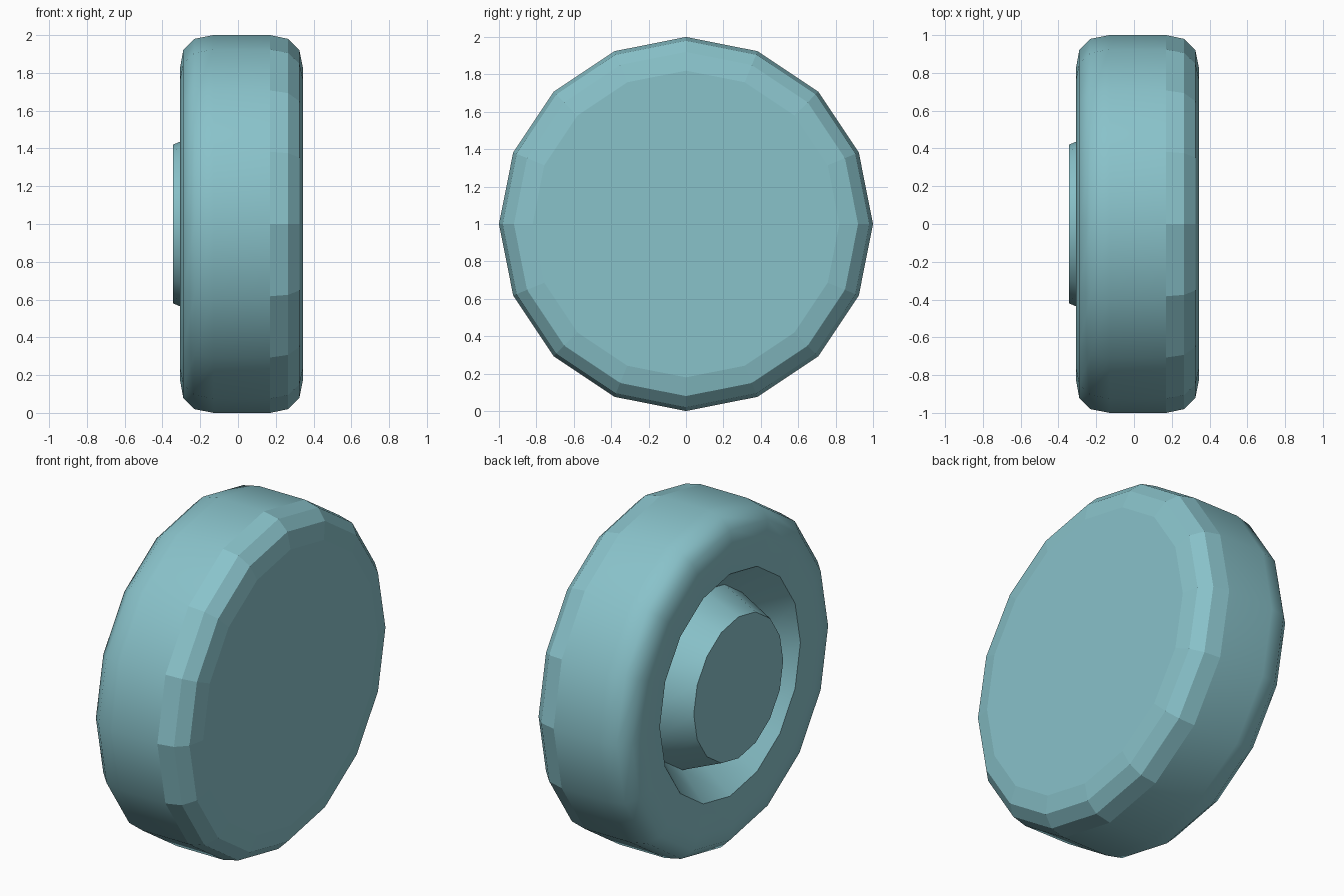
import bpy, bmesh, math

if "Cube" in bpy.data.objects:
    bpy.data.objects.remove(bpy.data.objects["Cube"])

SIDES = 16

paint = bpy.data.materials.new("teal_paint")
paint.diffuse_color = (0.25, 0.54, 0.59, 1)
paint.use_nodes = True
paint.node_tree.nodes["Principled BSDF"].inputs["Base Color"].default_value = paint.diffuse_color


def lathe(name, profile, smooth, cap_first=False, cap_last=False):
    """Revolve (x, radius) points round the axle; profiles run from the hub to the inner side."""
    bm = bmesh.new()
    rings = []
    for x, r in profile:
        angles = [2 * math.pi * i / SIDES for i in range(SIDES)]
        rings.append([bm.verts.new((x, r * math.sin(a), 1 + r * math.cos(a))) for a in angles])
    for a, b in zip(rings, rings[1:]):
        for i in range(SIDES):
            j = (i + 1) % SIDES
            bm.faces.new((a[i], b[i], b[j], a[j]))
    if cap_first:
        bm.faces.new(rings[0])
    if cap_last:
        bm.faces.new(rings[-1][::-1])
    # The winding must make the tread side face away from the axle
    for f in bm.faces:
        f.normal_flip()
    mesh = bpy.data.meshes.new(name)
    bm.to_mesh(mesh)
    bm.free()
    mesh.materials.append(paint)
    obj = bpy.data.objects.new(name, mesh)
    bpy.context.collection.objects.link(obj)
    if smooth:
        bpy.ops.object.select_all(action='DESELECT')
        obj.select_set(True)
        bpy.context.view_layer.objects.active = obj
        bpy.ops.object.shade_smooth_by_angle(angle=math.radians(40))
        mod = obj.modifiers.new("weighted_normals", 'WEIGHTED_NORMAL')
        mod.keep_sharp = True
    return obj


# Tyre: slightly dished outer wall, rounded shoulder and tread
lathe("tyre", [(-0.29, 0.66), (-0.308, 0.82), (-0.29, 0.92), (-0.23, 0.98),
               (-0.13, 1.0), (0.17, 1.0)], True)

# Hub: flat centre, tapered sides and the sloping groove wall up to the tyre
lathe("hub", [(-0.345, 0.42), (-0.115, 0.515), (-0.29, 0.66)], True, cap_first=True)

# Inner side: faceted shoulder closed by a flat disc
lathe("inner_side", [(0.17, 1.0), (0.265, 0.98), (0.325, 0.92), (0.345, 0.82)],
      False, cap_last=True)
